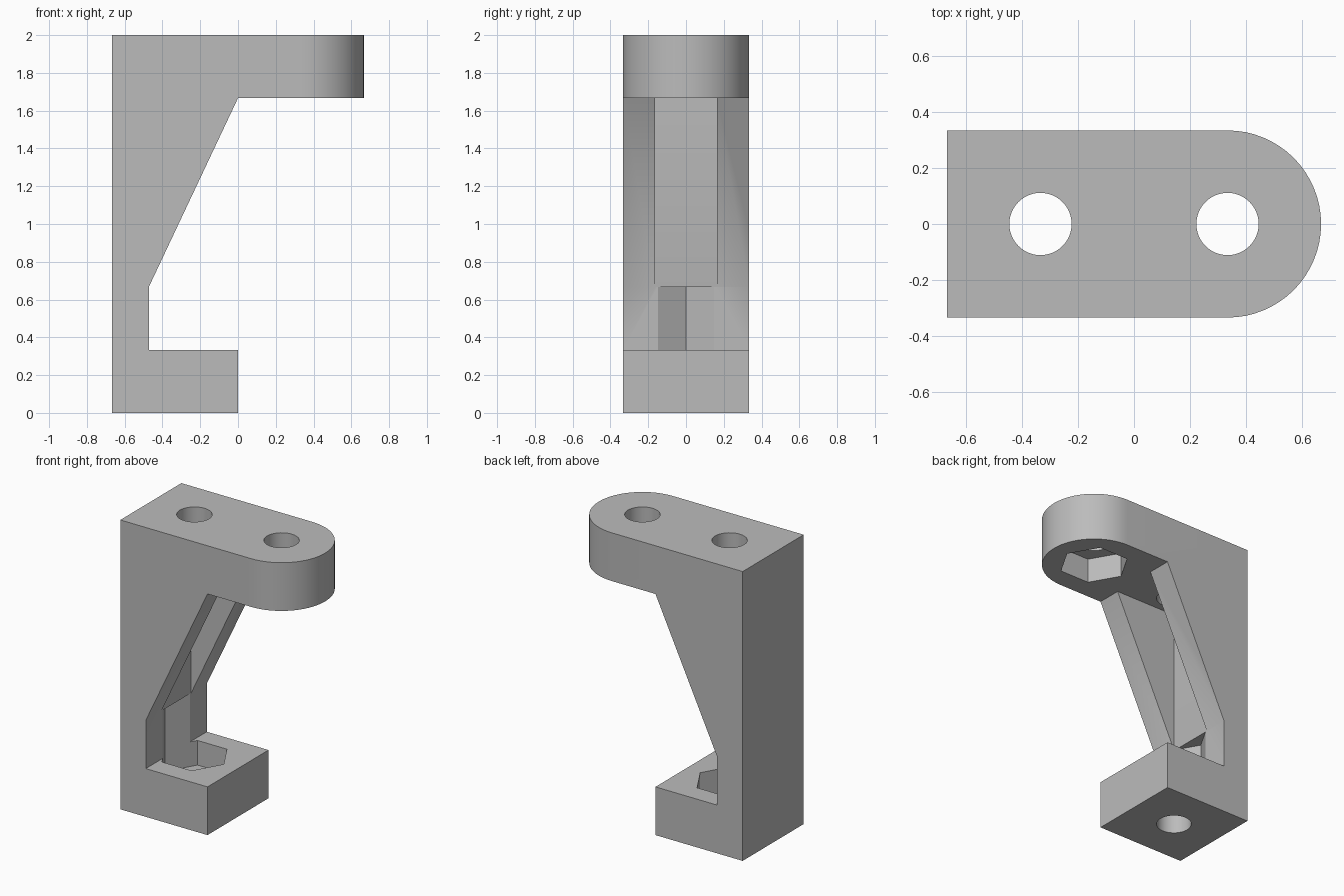
import bpy, bmesh, math
from mathutils import Vector

if "Cube" in bpy.data.objects:
    bpy.data.objects.remove(bpy.data.objects["Cube"], do_unlink=True)

# Main dimensions
T = 1 / 3            # plate thickness, half width and hole offset
HEIGHT = 2.0
UNDERSIDE = HEIGHT - T
WALL_X = -0.472      # inner face of the upright
HOLE_R = 0.111
NUT_R = 0.2245
NUT_DEPTH = 0.17

grey = bpy.data.materials.new("plain_grey")
grey.use_nodes = True
colour = (0.5, 0.5, 0.5, 1)
grey.diffuse_color = colour
grey.node_tree.nodes["Principled BSDF"].inputs["Base Color"].default_value = colour


def prism(name, outline, direction):
    """Extrude a closed outline of 3D points along a direction."""
    bm = bmesh.new()
    face = bm.faces.new([bm.verts.new(p) for p in outline])
    new = bmesh.ops.extrude_face_region(bm, geom=[face])["geom"]
    verts = [v for v in new if isinstance(v, bmesh.types.BMVert)]
    bmesh.ops.translate(bm, verts=verts, vec=Vector(direction))
    bmesh.ops.recalc_face_normals(bm, faces=bm.faces)
    mesh = bpy.data.meshes.new(name)
    bm.to_mesh(mesh)
    bm.free()
    mesh.materials.append(grey)
    ob = bpy.data.objects.new(name, mesh)
    bpy.context.collection.objects.link(ob)
    return ob


def column(name, x, radius, sides, bottom, top):
    """Upright prism with a regular outline, one corner toward +x."""
    ring = [(x + radius * math.cos(a), radius * math.sin(a), bottom)
            for a in (math.tau * i / sides for i in range(sides))]
    return prism(name, ring, (0, 0, top - bottom))


def combine(target, tool, operation):
    """Apply a boolean and discard the tool."""
    tool.hide_render = True
    mod = target.modifiers.new("cut", "BOOLEAN")
    mod.operation = operation
    mod.solver = "EXACT"
    mod.object = tool
    bpy.context.view_layer.objects.active = target
    bpy.ops.object.modifier_apply(modifier=mod.name)
    bpy.data.objects.remove(tool, do_unlink=True)


# Bracket body: foot, upright, sloped brace and top arm in one side profile
side = [(-2 * T, 0), (0, 0), (0, T), (WALL_X, T), (WALL_X, 2 * T),
        (0, UNDERSIDE), (1, UNDERSIDE), (1, HEIGHT), (-2 * T, HEIGHT)]
bracket = prism("bracket", [(x, -T, z) for x, z in side], (0, 2 * T, 0))

# Rounded end of the arm
arc = [math.pi * (i / 32 - 0.5) for i in range(33)]
plan = [(-1, T, -0.1), (-1, -T, -0.1)]
plan += [(T + T * math.cos(a), T * math.sin(a), -0.1) for a in arc]
combine(bracket, prism("rounded_plan", plan, (0, 0, HEIGHT + 0.2)), "INTERSECT")

# Slot that splits the brace into two ribs
slot_y = 0.163
slot = [(x, -slot_y, z) for x, z in ((WALL_X, 2 * T), (0.1, 2 * T),
                                     (0.1, UNDERSIDE), (WALL_X, UNDERSIDE))]
combine(bracket, prism("rib_slot", slot, (0, 2 * slot_y, 0)), "DIFFERENCE")

# Nut pockets in the foot and under the arm
combine(bracket, column("foot_pocket", -T, NUT_R, 6, T - NUT_DEPTH, 2 * T), "DIFFERENCE")
combine(bracket, column("arm_pocket", T, NUT_R, 6, UNDERSIDE - 0.1,
                        UNDERSIDE + NUT_DEPTH), "DIFFERENCE")

# Bolt holes
for x in (-T, T):
    combine(bracket, column("bolt_hole", x, HOLE_R, 48, -0.1, HEIGHT + 0.1), "DIFFERENCE")

# Smooth the curved walls and keep the edges crisp
bpy.ops.object.select_all(action="DESELECT")
bracket.select_set(True)
bpy.context.view_layer.objects.active = bracket
bpy.ops.object.shade_smooth_by_angle(angle=math.radians(30))
